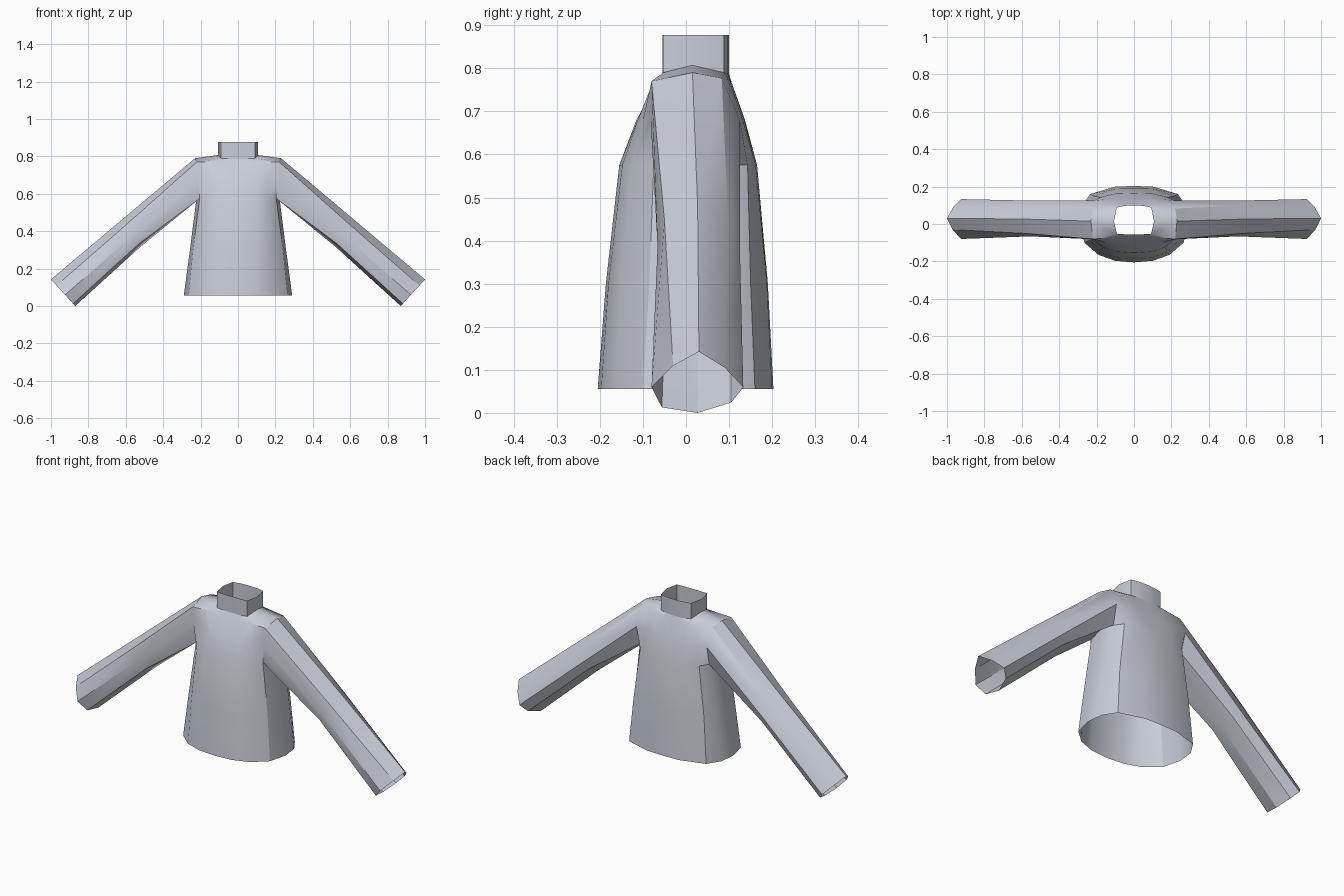
import bpy
import bmesh
import math

cube = bpy.data.objects.get("Cube")
if cube:
    bpy.data.objects.remove(cube, do_unlink=True)

fabric = bpy.data.materials.new("pale grey fabric")
fabric.use_nodes = True
COLOUR = (0.58, 0.61, 0.68, 1)
fabric.diffuse_color = COLOUR
fabric.node_tree.nodes["Principled BSDF"].inputs["Base Color"].default_value = COLOUR


def add_row(bm, points):
    return [bm.verts.new(p) for p in points]


def bridge(bm, a, b, closed=False):
    """Join two rows of equal length with quads."""
    n = len(a)
    for i in range(n if closed else n - 1):
        j = (i + 1) % n
        bm.faces.new((a[i], a[j], b[j], b[i]))


def finish(bm, name):
    """Make a mirrored, smooth-shaded object from the left half."""
    bmesh.ops.recalc_face_normals(bm, faces=bm.faces)
    front = min(bm.faces, key=lambda f: f.calc_center_median().y)
    if front.normal.y > 0:
        bmesh.ops.reverse_faces(bm, faces=bm.faces)
    mesh = bpy.data.meshes.new(name)
    bm.to_mesh(mesh)
    bm.free()
    mesh.materials.append(fabric)
    obj = bpy.data.objects.new(name, mesh)
    bpy.context.collection.objects.link(obj)
    bpy.ops.object.select_all(action='DESELECT')
    obj.select_set(True)
    bpy.context.view_layer.objects.active = obj
    bpy.ops.object.shade_smooth_by_angle(angle=math.radians(30))
    mirror = obj.modifiers.new("mirror", 'MIRROR')
    mirror.merge_threshold = 0.0005
    return obj


# Lower torso: half rings from front centre round the left side to back centre
TORSO = [
    (0.055, [(0, -.205), (.1, -.197), (.19, -.165), (.265, -.1), (.29, 0),
             (.28, .09), (.235, .16), (.1, .2), (0, .203)]),
    (0.30, [(0, -.186), (.1, -.18), (.18, -.15), (.24, -.085), (.257, .01),
            (.25, .09), (.215, .15), (.1, .188), (0, .19)]),
    (0.575, [(0, -.155), (.1, -.148), (.165, -.125), (.205, -.075), (.22, .03),
             (.212, .1), (.18, .143), (.1, .162), (0, .165)]),
]
bm = bmesh.new()
rings = [add_row(bm, [(x, y, z) for x, y in pts]) for z, pts in TORSO]
for low, high in zip(rings, rings[1:]):
    bridge(bm, low, high)
under = rings[-1]
under[4].co.z = 0.592

# Chest, upper back and neck edge, each row ending at the armhole
chest = add_row(bm, [(0, -.115, .68), (.09, -.112, .68), (.15, -.1, .68), (.215, -.082, .68)])
chest_top = add_row(bm, [(0, -.07, .755), (.06, -.07, .762), (.13, -.075, .772), (.22, -.08, .77)])
back = add_row(bm, [(0, .137, .68), (.09, .135, .68), (.15, .132, .68), (.215, .125, .68)])
back_top = add_row(bm, [(0, .108, .76), (.06, .107, .764), (.13, .1, .774), (.22, .083, .777)])
neck_front = add_row(bm, [(0, -.055, .787), (.05, -.055, .787), (.092, -.053, .79)])
neck_back = add_row(bm, [(0, .1, .787), (.05, .097, .787), (.092, .088, .79)])
neck_side = bm.verts.new((.107, .015, .807))
shoulder = bm.verts.new((.23, .015, .79))

for bottom, low, high, neck in (
        (under[:4], chest, chest_top, neck_front),
        (under[:4:-1], back, back_top, neck_back)):
    bridge(bm, bottom, low)
    bridge(bm, low, high)
    bridge(bm, high[:3], neck)
    bm.faces.new((high[2], high[3], neck[2]))
    bm.faces.new((neck[2], high[3], shoulder, neck_side))

# Sleeve: rings of (y, height fraction) between an upper and a lower end point
SLEEVE = [
    ((.60, .479), (.52, .318),
     [(.027, 1), (-.05, .8), (-.066, .42), (-.045, .1),
      (.03, 0), (.1, .17), (.125, .42), (.098, .78)]),
    ((1.0, .142), (.87, 0),
     [(.03, 1), (-.03, .77), (-.08, .42), (-.056, .09),
      (.027, 0), (.105, .17), (.133, .42), (.09, .74)]),
]
previous = [shoulder, chest_top[3], chest[3], under[3], under[4], under[5], back[3], back_top[3]]
for (tx, tz), (bx, bz), section in SLEEVE:
    ring = add_row(bm, [(bx + (tx - bx) * u, y, bz + (tz - bz) * u) for y, u in section])
    bridge(bm, previous, ring, closed=True)
    previous = ring

collar_base = [v.co.copy() for v in neck_front + [neck_side] + neck_back[::-1]]
finish(bm, "jumper_body_and_sleeves")

# Upright open collar
bm = bmesh.new()
lower = add_row(bm, collar_base)
upper = add_row(bm, [(p.x, p.y, .877) for p in collar_base])
bridge(bm, lower, upper)
finish(bm, "collar")
